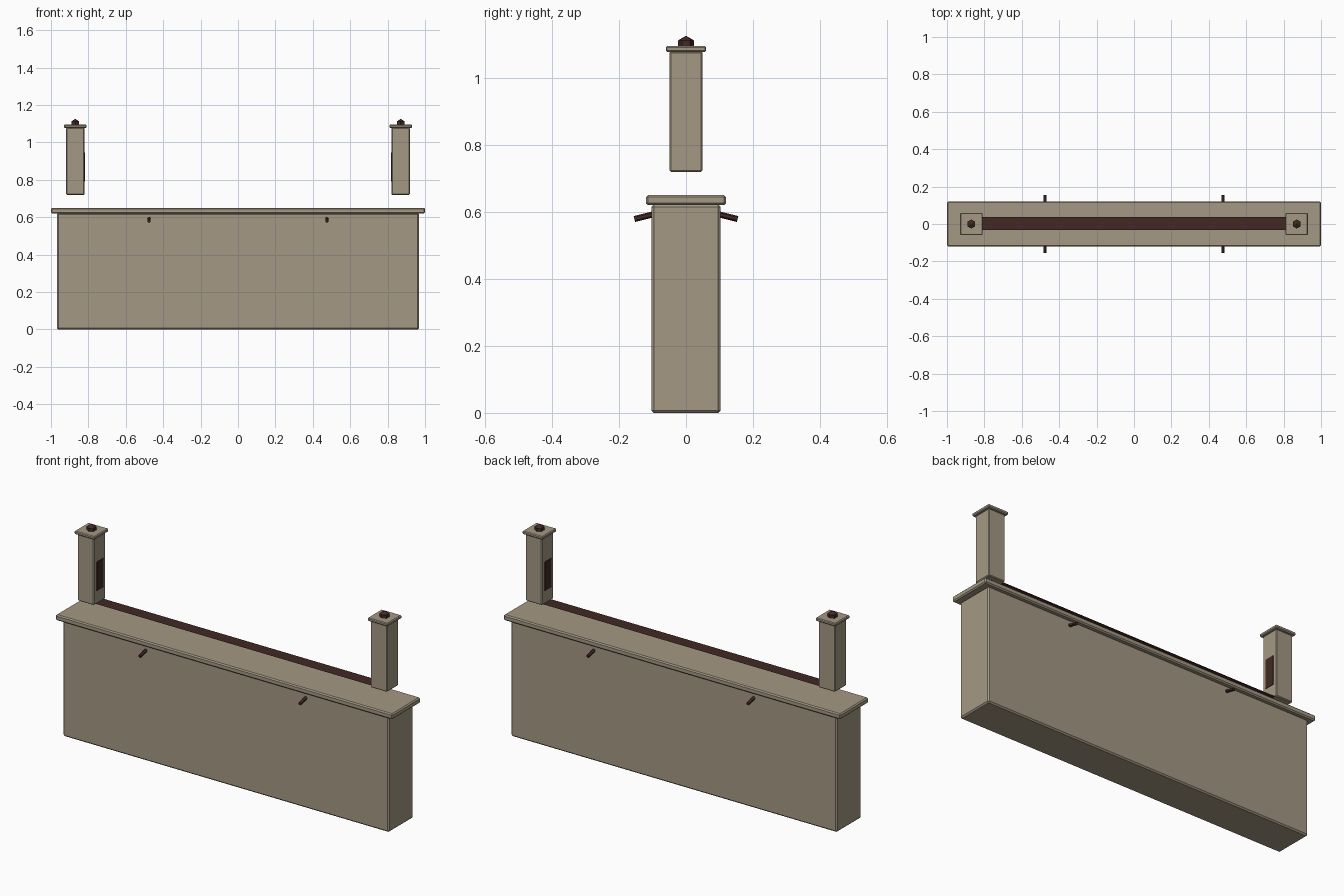
import bpy, math
from mathutils import Vector

if "Cube" in bpy.data.objects:
    bpy.data.objects.remove(bpy.data.objects["Cube"])


def material(name, rgb):
    m = bpy.data.materials.new(name)
    m.diffuse_color = (*rgb, 1)
    m.use_nodes = True
    m.node_tree.nodes["Principled BSDF"].inputs["Base Color"].default_value = m.diffuse_color
    return m


STONE = material("warm_stone", (0.37, 0.315, 0.23))
BROWN = material("dark_brown", (0.054, 0.022, 0.017))


def finish(name, mat, bevel=0):
    o = bpy.context.object
    o.name = name
    o.data.materials.append(mat)
    if bevel:
        b = o.modifiers.new("soft_edges", 'BEVEL')
        b.width = bevel
        b.segments = 1
    return o


def box(name, mat, x, y, z, bevel=0):
    """Box from (min, max) ranges on each axis."""
    bpy.ops.mesh.primitive_cube_add(size=1, location=[(a + b) / 2 for a, b in (x, y, z)])
    o = bpy.context.object
    o.scale = [b - a for a, b in (x, y, z)]
    bpy.ops.object.transform_apply(location=False, rotation=False, scale=True)
    return finish(name, mat, bevel)


# wall body and coping slab
box("wall_body", STONE, (-0.968, 0.968), (-0.103, 0.103), (0, 0.622), 0.007)
box("wall_coping", STONE, (-1, 1), (-0.12, 0.12), (0.62, 0.65), 0.006)

# thin strip between the posts
bpy.ops.mesh.primitive_plane_add(size=1, location=(0, 0.003, 0.722))
bpy.context.object.scale = (1.65, 0.07, 1)
bpy.ops.object.transform_apply(location=False, rotation=False, scale=True)
finish("rail_strip", BROWN)

for s, side in ((-1, "left"), (1, "right")):
    cx = s * 0.87
    # post with cap slab
    box(side + "_post", STONE, (cx - 0.049, cx + 0.049), (-0.049, 0.049), (0.72, 1.079), 0.004)
    box(side + "_post_cap", STONE, (cx - 0.06, cx + 0.06), (-0.06, 0.06), (1.078, 1.095), 0.004)
    # six-sided pointed finial
    bpy.ops.mesh.primitive_uv_sphere_add(segments=6, ring_count=2, radius=0.028,
                                         location=(cx, 0, 1.098))
    finish(side + "_finial", BROWN)
    # dark panel on the inner post face
    px = s * 0.822
    box(side + "_panel", BROWN, (px - 0.004, px + 0.004), (-0.028, 0.028), (0.79, 0.945))
    # drooping pegs on front and back
    for t, face in ((-1, "front"), (1, "back")):
        a = Vector((s * 0.475, t * 0.09, 0.595))
        b = Vector((s * 0.475, t * 0.154, 0.579))
        bpy.ops.mesh.primitive_cylinder_add(vertices=6, radius=0.009, depth=(b - a).length,
                                            location=(a + b) / 2)
        bpy.context.object.rotation_euler = (b - a).to_track_quat('Z', 'Y').to_euler()
        finish(f"{side}_{face}_peg", BROWN)
